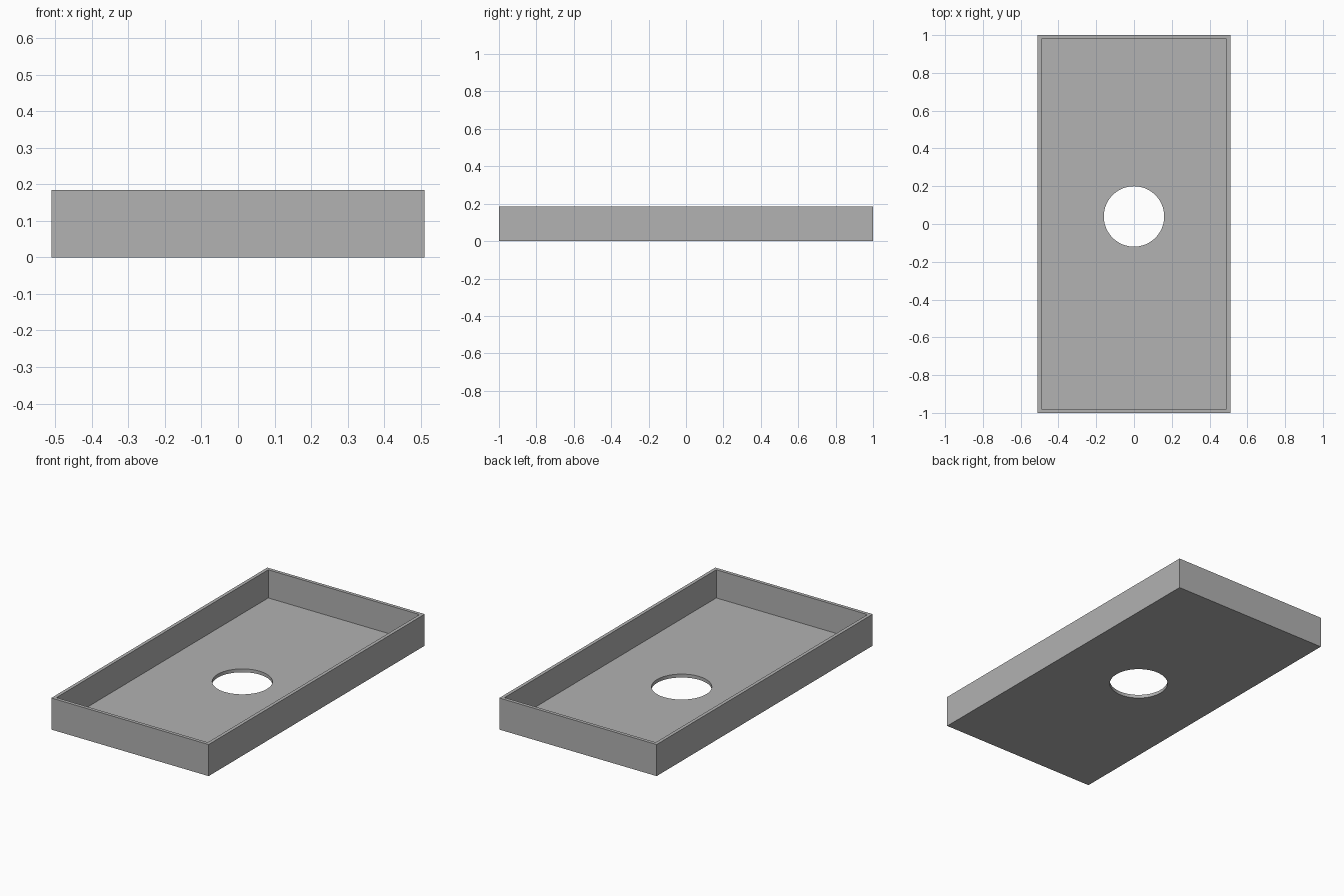
import bpy
import bmesh
from mathutils import Matrix

if "Cube" in bpy.data.objects:
    bpy.data.objects.remove(bpy.data.objects["Cube"], do_unlink=True)

WIDTH, LENGTH, HEIGHT = 1.02, 2.0, 0.185
WALL, FLOOR = 0.02, 0.02
HOLE_RADIUS, HOLE_Y = 0.16, 0.04

# Plain grey material
grey = bpy.data.materials.new("plain grey")
grey.use_nodes = True
colour = (0.445, 0.445, 0.445, 1)
grey.diffuse_color = colour
grey.node_tree.nodes["Principled BSDF"].inputs["Base Color"].default_value = colour


def add_object(name, bm):
    mesh = bpy.data.meshes.new(name)
    bm.to_mesh(mesh)
    bm.free()
    mesh.materials.append(grey)
    obj = bpy.data.objects.new(name, mesh)
    bpy.context.collection.objects.link(obj)
    return obj


# Open tray: a box whose top is inset for the rim, then pushed down to the floor
bm = bmesh.new()
bmesh.ops.create_cube(bm, size=1, matrix=Matrix.Translation((0, 0, HEIGHT / 2))
                      @ Matrix.Diagonal((WIDTH, LENGTH, HEIGHT, 1)))
top = max(bm.faces, key=lambda f: f.calc_center_median().z)
bmesh.ops.inset_region(bm, faces=[top], thickness=WALL, use_even_offset=True)
pocket = bmesh.ops.extrude_discrete_faces(bm, faces=[top])["faces"][0]
bmesh.ops.translate(bm, verts=pocket.verts, vec=(0, 0, FLOOR - HEIGHT))
bmesh.ops.recalc_face_normals(bm, faces=bm.faces)
tray = add_object("tray", bm)

# Round hole through the floor
bm = bmesh.new()
bmesh.ops.create_cone(bm, cap_ends=True, segments=64, radius1=HOLE_RADIUS,
                      radius2=HOLE_RADIUS, depth=0.1,
                      matrix=Matrix.Translation((0, HOLE_Y, 0)))
cutter = add_object("hole_cutter", bm)
cutter.hide_render = True

cut = tray.modifiers.new("hole", "BOOLEAN")
cut.operation = "DIFFERENCE"
cut.solver = "EXACT"
cut.object = cutter
bpy.context.view_layer.objects.active = tray
tray.select_set(True)
bpy.ops.object.modifier_apply(modifier=cut.name)
bpy.data.objects.remove(cutter, do_unlink=True)

# Smooth the hole wall, keep the box edges crisp
bpy.ops.object.select_all(action="DESELECT")
tray.select_set(True)
bpy.ops.object.shade_smooth_by_angle()
